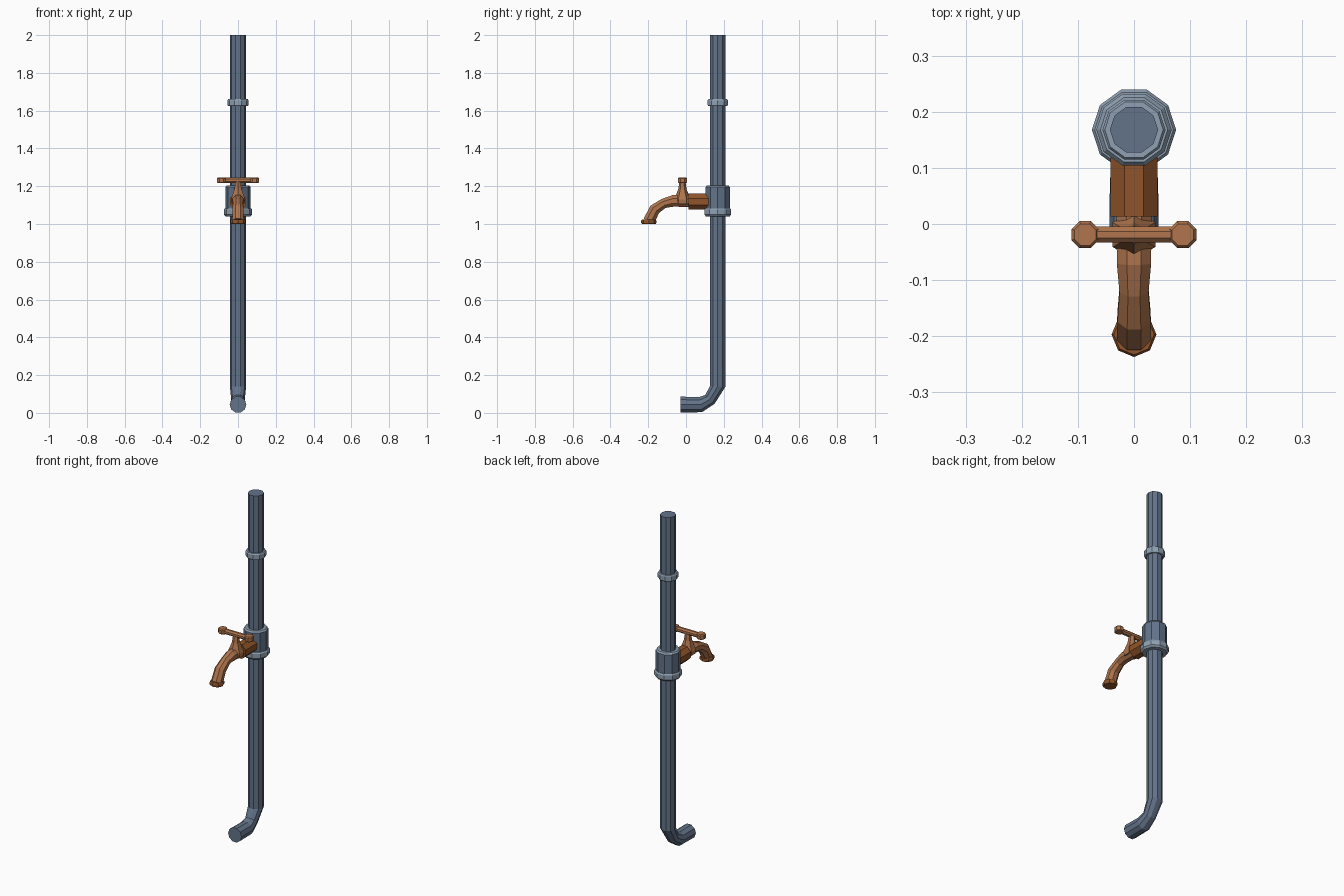
import bpy, bmesh, math
from mathutils import Vector

if "Cube" in bpy.data.objects:
    bpy.data.objects.remove(bpy.data.objects["Cube"])


def material(name, rgb):
    m = bpy.data.materials.new(name)
    lin = [((c / 255 + 0.055) / 1.055) ** 2.4 for c in rgb]
    m.diffuse_color = (*lin, 1)
    m.use_nodes = True
    m.node_tree.nodes["Principled BSDF"].inputs["Base Color"].default_value = m.diffuse_color
    return m


STEEL = material("slate steel", (99, 116, 138))
PALE = material("pale steel", (143, 160, 178))
COPPER = material("copper", (176, 117, 77))
BRONZE = material("dark bronze", (144, 84, 41))


def tube(name, path, sides, mats, phase=0.0, x=0.0, top_mat=False):
    """Sweep a polygon along (y, z, radius) points lying in a plane of constant x."""
    bm = bmesh.new()
    pts = [Vector((0, y, z)) for y, z, r in path]
    rings = []
    for i, (p, (_, _, r)) in enumerate(zip(pts, path)):
        t = (pts[min(i + 1, len(pts) - 1)] - pts[max(i - 1, 0)]).normalized()
        n = Vector((0, -t.z, t.y))
        ring = []
        for k in range(sides):
            a = phase + math.tau * k / sides
            ring.append(bm.verts.new(p + r * (Vector((math.cos(a), 0, 0)) + n * math.sin(a) - Vector((0, 0, 0)))))
        rings.append(ring)
    for a, b in zip(rings, rings[1:]):
        for k in range(sides):
            j = (k + 1) % sides
            bm.faces.new((a[k], a[j], b[j], b[k]))
    bm.faces.new(rings[0])
    bm.faces.new(rings[-1])
    bmesh.ops.recalc_face_normals(bm, faces=bm.faces)
    if top_mat:
        for f in bm.faces:
            f.material_index = int(f.normal.z > 0.4)
    me = bpy.data.meshes.new(name)
    bm.to_mesh(me)
    bm.free()
    for m in mats:
        me.materials.append(m)
    ob = bpy.data.objects.new(name, me)
    ob.location.x = x
    bpy.context.collection.objects.link(ob)
    return ob


PY = 0.168          # pipe axis
VY = -0.019         # valve axis
OCT = math.pi / 8   # flat-topped octagon

# Main pipe with the bent foot
tube("pipe", [(-0.03, 0.044, 0.044), (0.078, 0.044, 0.043), (0.126, 0.071, 0.036),
              (PY, 0.14, 0.043), (PY, 2.0, 0.043)], 10, [STEEL])

# Upper collar, sleeve and its flange
tube("pipe_collar", [(PY, 1.624, 0.052), (PY, 1.63, 0.056), (PY, 1.655, 0.056),
                     (PY, 1.661, 0.052)], 10, [PALE])
tube("sleeve", [(PY, 1.05, 0.067), (PY, 1.196, 0.067), (PY, 1.205, 0.06)],
     10, [STEEL, PALE], top_mat=True)
tube("sleeve_flange", [(PY, 1.04, 0.066), (PY, 1.05, 0.075), (PY, 1.076, 0.075),
                       (PY, 1.083, 0.07)], 10, [PALE])

# Connector between sleeve and tap
tube("connector", [(0.125, 1.119, 0.045), (0.013, 1.119, 0.045)], 8, [BRONZE], OCT)

# Tap body and curved spout
tube("spout", [(0.02, 1.122, 0.034), (-0.07, 1.122, 0.033), (-0.118, 1.109, 0.028),
               (-0.165, 1.078, 0.032), (-0.197, 1.015, 0.033)], 8, [COPPER], OCT)
tube("spout_lip", [(-0.197, 1.0, 0.036), (-0.197, 1.006, 0.04), (-0.197, 1.018, 0.04),
                   (-0.197, 1.024, 0.036)], 8, [BRONZE])

# Valve bonnet and stem
tube("bonnet", [(VY, 1.105, 0.04), (VY, 1.13, 0.044), (VY, 1.148, 0.036),
                (VY, 1.185, 0.022), (VY, 1.225, 0.016)], 6, [COPPER], math.pi / 6)

# Cross handle: bar turned to run along x, with a knob at each end
bar = tube("handle_bar", [(-0.09, 0, 0.0155), (0.09, 0, 0.0155)], 8, [COPPER], OCT)
bar.location = (0, VY, 1.231)
bar.rotation_euler.z = math.pi / 2
for side, label in ((-1, "left"), (1, "right")):
    tube("handle_knob_" + label, [(VY, 1.216, 0.021), (VY, 1.221, 0.026), (VY, 1.241, 0.026),
                                  (VY, 1.247, 0.021)], 8, [COPPER], OCT, x=side * 0.087)
